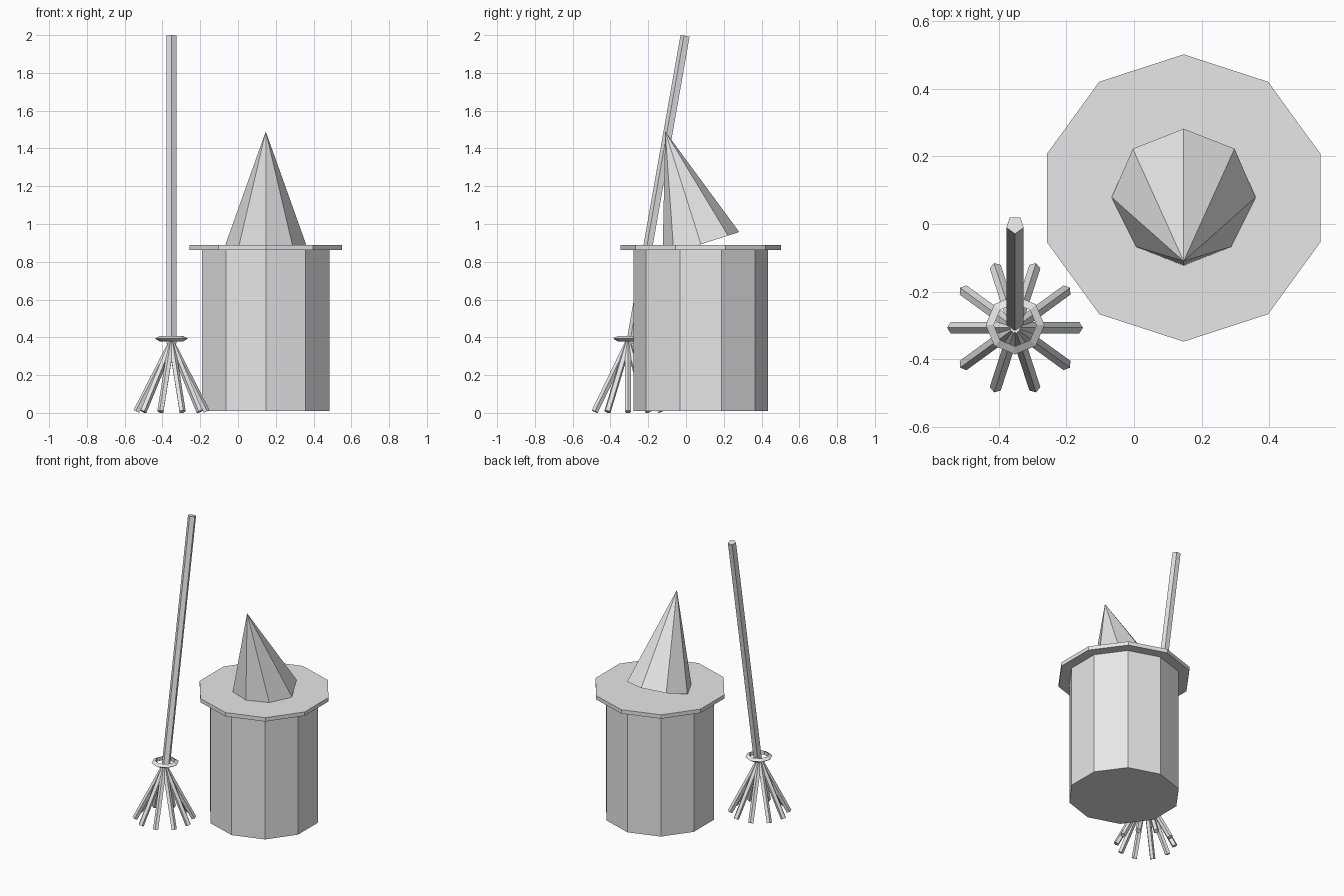
import bpy
import bmesh
from math import cos, sin, tau, radians
from mathutils import Vector

default_cube = bpy.data.objects.get("Cube")
if default_cube:
    bpy.data.objects.remove(default_cube, do_unlink=True)

GREY = (0.8, 0.8, 0.8, 1.0)
grey = bpy.data.materials.new("plain grey")
grey.use_nodes = True
grey.diffuse_color = GREY
for node in grey.node_tree.nodes:
    if node.type == 'BSDF_PRINCIPLED':
        node.inputs["Base Color"].default_value = GREY


def finish(bm, name):
    bmesh.ops.recalc_face_normals(bm, faces=bm.faces[:])
    mesh = bpy.data.meshes.new(name)
    bm.to_mesh(mesh)
    bm.free()
    mesh.materials.append(grey)
    obj = bpy.data.objects.new(name, mesh)
    bpy.context.collection.objects.link(obj)
    return obj


def prism(name, start, end, radius, sides, toward, pointed=False):
    """Prism or pyramid from start to end, with one corner facing `toward`."""
    start, end = Vector(start), Vector(end)
    axis = (end - start).normalized()
    u = Vector(toward)
    u = (u - axis * u.dot(axis)).normalized()
    v = axis.cross(u)
    offsets = [radius * (u * cos(tau * i / sides) + v * sin(tau * i / sides))
               for i in range(sides)]
    bm = bmesh.new()
    base = [bm.verts.new(start + o) for o in offsets]
    bm.faces.new(base)
    if pointed:
        tip = bm.verts.new(end)
        for i in range(sides):
            bm.faces.new((base[i - 1], base[i], tip))
    else:
        top = [bm.verts.new(end + o) for o in offsets]
        bm.faces.new(top)
        for i in range(sides):
            bm.faces.new((base[i - 1], base[i], top[i], top[i - 1]))
    return finish(bm, name)


def ring(name, centre, major, minor, sides, section):
    """Faceted ring lying flat."""
    bm = bmesh.new()
    loops = []
    for i in range(sides):
        a = tau * i / sides
        loop = []
        for j in range(section):
            b = tau * j / section
            r = major + minor * cos(b)
            loop.append(bm.verts.new(
                Vector(centre) + Vector((r * cos(a), r * sin(a), minor * sin(b)))))
        loops.append(loop)
    for i in range(sides):
        for j in range(section):
            bm.faces.new((loops[i - 1][j - 1], loops[i][j - 1],
                          loops[i][j], loops[i - 1][j]))
    return finish(bm, name)


BACK, FRONT = (0, 1, 0), (0, -1, 0)

# Barrel body and the flat brim on top of it
BX, BY = 0.147, 0.077
prism("body", (BX, BY, 0.01), (BX, BY, 0.865), 0.356, 10, BACK)
prism("hat_brim", (BX, BY, 0.863), (BX, BY, 0.89), 0.425, 10, BACK)

# Leaning pointed crown, sunk into the brim at the front
prism("hat_crown", (BX, 0.079, 0.893), (BX, -0.11, 1.49), 0.213, 8, BACK, True)

# Broom: leaning handle, binding ring and splayed bristles
SX, SY = -0.352, -0.307
prism("broom_handle", (SX, -0.29, 0.365), (SX, -0.0025, 1.996), 0.027, 5, FRONT)
ring("broom_binding", (SX, -0.299, 0.393), 0.071, 0.016, 8, 3)
for i in range(10):
    angle = radians(36 * i)
    out = Vector((cos(angle), sin(angle), 0))
    top = Vector((SX, SY, 0.37))
    foot = Vector((SX, SY, 0.007)) + out * 0.185
    prism(f"broom_bristle_{i + 1}", foot, top, 0.018, 5, out)
